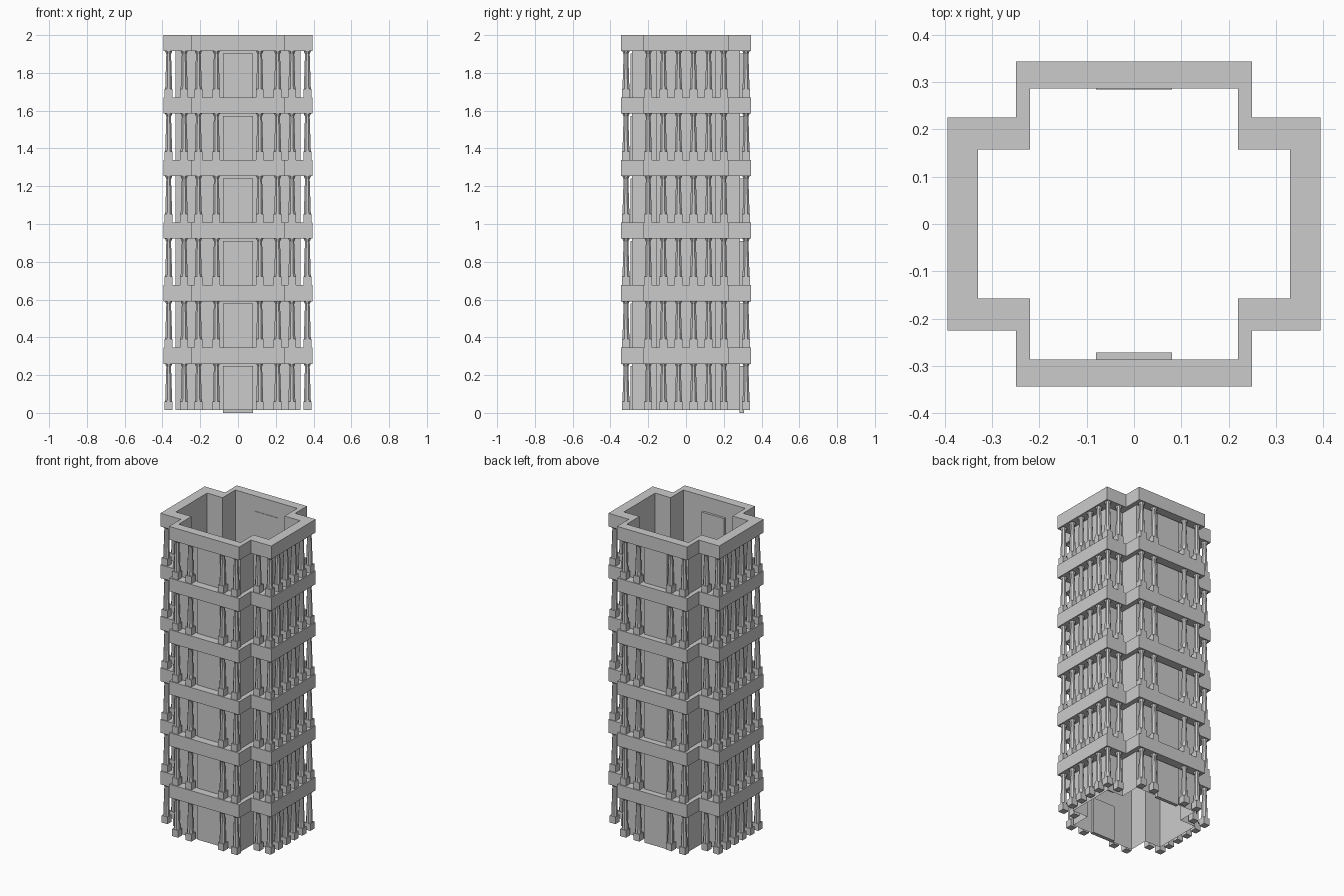
import bpy, bmesh
from math import pi, cos, sin

if "Cube" in bpy.data.objects:
    bpy.data.objects.remove(bpy.data.objects["Cube"])

STOREYS, STEP, Z0 = 6, 0.331, 0.015


def new_object(name, bm):
    bmesh.ops.recalc_face_normals(bm, faces=bm.faces)
    mesh = bpy.data.meshes.new(name)
    bm.to_mesh(mesh)
    bm.free()
    ob = bpy.data.objects.new(name, mesh)
    bpy.context.collection.objects.link(ob)
    return ob


def repeat_storeys(ob):
    mod = ob.modifiers.new("storeys", "ARRAY")
    mod.count = STOREYS
    mod.use_relative_offset = False
    mod.use_constant_offset = True
    mod.constant_offset_displace = (0, 0, STEP)


def cross(x_out, y_in, x_in, y_out):
    """Plus-shaped outline, counter-clockwise."""
    q = [(x_out, y_in), (x_in, y_in), (x_in, y_out)]
    m = [(-x, y) for x, y in reversed(q)]
    top = q + m
    return top + [(-x, -y) for x, y in top]


def loft(bm, rings, closed=False, caps=False):
    """Bridge successive rings of points with quads."""
    rows = [[bm.verts.new(p) for p in r] for r in rings]
    n = len(rows[0])
    pairs = list(zip(rows, rows[1:]))
    if closed:
        pairs.append((rows[-1], rows[0]))
    for a, b in pairs:
        for i in range(n):
            j = (i + 1) % n
            bm.faces.new((a[i], a[j], b[j], b[i]))
    if caps:
        bm.faces.new(rows[0][::-1])
        bm.faces.new(rows[-1])


def box(bm, x0, x1, y0, y1, z0, z1):
    pts = [(x0, y0), (x1, y0), (x1, y1), (x0, y1)]
    loft(bm, [[(x, y, z) for x, y in pts] for z in (z0, z1)], caps=True)


wall = cross(0.33, 0.158, 0.22, 0.287)
outer = cross(0.394, 0.225, 0.249, 0.344)

# Thin hollow wall, open at top and bottom
bm = bmesh.new()
loft(bm, [[(x, y, z) for x, y in wall] for z in (Z0, 2.0)])
new_object("tower_wall", bm)

# Projecting band above each storey
bm = bmesh.new()
zb, zt = 2.0 - 0.085 - 5 * STEP, 2.0 - 5 * STEP
loft(bm, [[(x, y, z) for x, y in o]
          for o, z in ((wall, zb), (outer, zb), (outer, zt), (wall, zt))], closed=True)
repeat_storeys(new_object("floor_band", bm))


# Columns: square plinth, tapered octagonal shaft, flared capital
def column(bm, cx, cy):
    h = 0.021
    box(bm, cx - h, cx + h, cy - h, cy + h, Z0, 0.06)
    profile = [(0.0185, 0.06), (0.0125, 0.245), (0.019, zb)]
    loft(bm, [[(cx + r * cos(pi / 8 + k * pi / 4) / cos(pi / 8),
                cy + r * sin(pi / 8 + k * pi / 4) / cos(pi / 8), z) for k in range(8)]
              for r, z in profile], caps=True)


spots = [(0.367, 0.04), (0.367, 0.12), (0.367, 0.2), (0.285, 0.2),
         (0.21, 0.318), (0.115, 0.318)]
bm = bmesh.new()
for sx in (1, -1):
    for sy in (1, -1):
        for x, y in spots:
            column(bm, sx * x, sy * y)
repeat_storeys(new_object("columns", bm))

# Door panels front and back of each storey
bm = bmesh.new()
box(bm, -0.08, 0.08, -0.295, -0.272, Z0, 0.247)
repeat_storeys(new_object("front_door", bm))
bm = bmesh.new()
box(bm, -0.08, 0.08, 0.284, 0.306, 0.0, 0.247)
repeat_storeys(new_object("back_door", bm))
